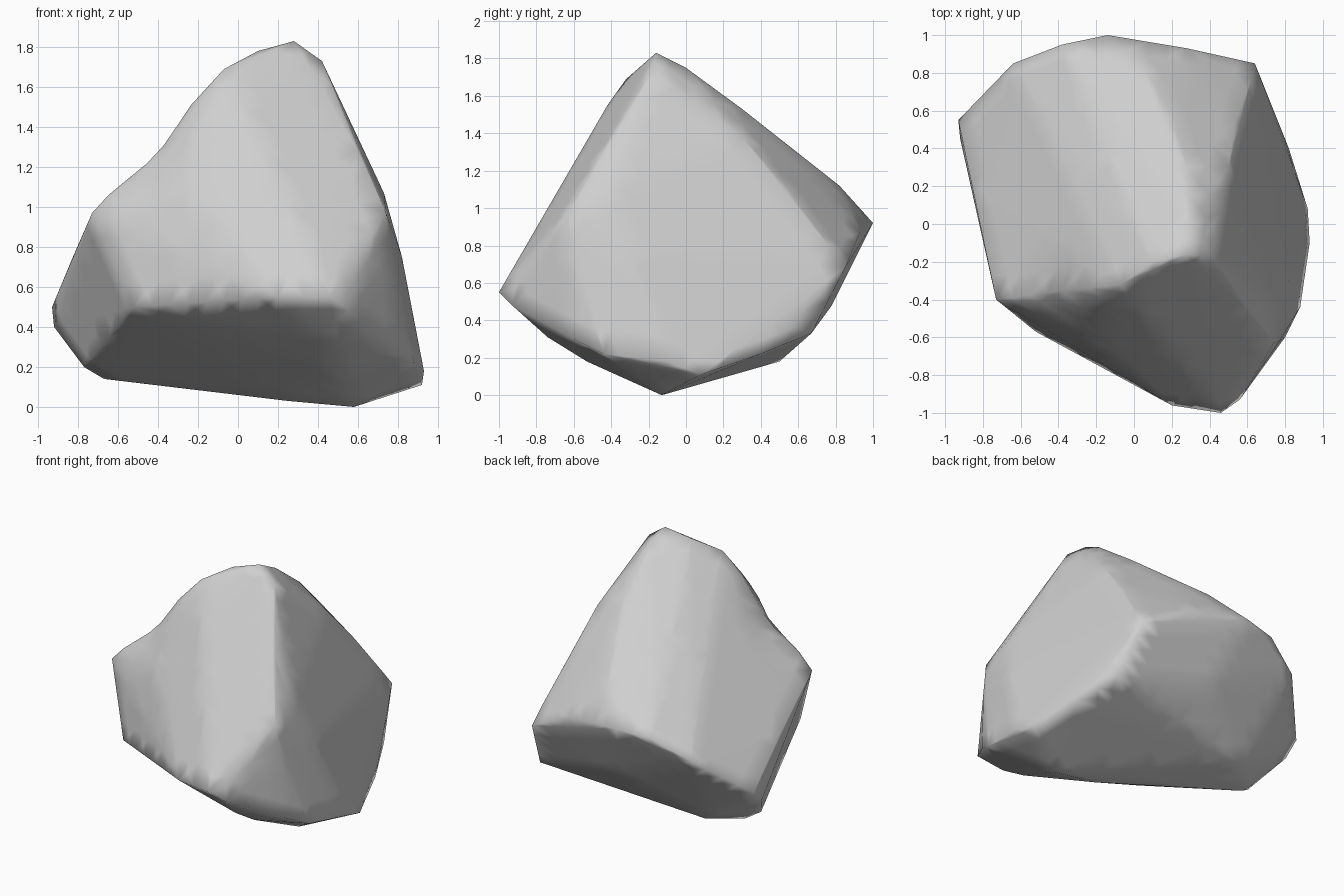
import bpy
import bmesh
from mathutils import Vector

default_cube = bpy.data.objects.get("Cube")
if default_cube:
    bpy.data.objects.remove(default_cube, do_unlink=True)

# Corner points of the boulder, grouped by the ridge they lie on
RIDGES = {
    "peak": [(.28, -.16, 1.83), (.42, -.18, 1.73), (.1, -.2, 1.78),
             (-.07, -.32, 1.69), (.3, 0, 1.75)],
    "back_left_crest": [(.28, .3, 1.53), (.5, .3, 1.38), (.54, .55, 1.1),
                        (.62, .76, .8), (.64, .85, .68)],
    "front_left_crest": [(.6, -.46, 1.28), (.73, -.42, 1.07),
                         (.74, -.63, .97), (.77, -.62, .75), (.82, -.3, .75)],
    "back_edge": [(.2, .6, 1.28), (.05, .82, 1.12), (.28, .93, .87),
                  (-.14, 1, .92), (-.38, .95, .9), (-.64, .85, .76),
                  (-.72, .76, .68)],
    "right_edge": [(0, -.42, 1.55), (-.28, -.46, 1.37), (-.28, -.57, 1.13),
                   (-.73, -.4, .97), (-.83, .1, .74), (-.93, .55, .5),
                   (-.92, .45, .4)],
    "front_edge": [(-.52, -.57, .5), (.2, -.96, .55), (.46, -1, .55),
                   (.56, -.93, .48)],
    "left_foot": [(.8, -.6, .3), (.88, -.44, .22), (.93, -.1, .18),
                  (.92, .08, .11), (.82, .4, .22), (.7, .67, .33)],
    "keel": [(.58, -.13, 0), (.25, -.1, .03), (-.23, .1, .09),
             (-.67, .28, .14), (-.77, .24, .2), (-.5, .5, .18),
             (.1, .6, .28), (.5, -.74, .31), (.5, -.53, .18),
             (0, .78, .48)],
}


def make_material(name, value):
    """Plain single-colour material for viewport and render."""
    material = bpy.data.materials.new(name)
    material.use_nodes = True
    colour = (value, value, value, 1)
    material.diffuse_color = colour
    shader = material.node_tree.nodes["Principled BSDF"]
    shader.inputs["Base Color"].default_value = colour
    shader.inputs["Roughness"].default_value = .9
    return material


def wrap_points(bm, points):
    """Stretch a tight skin over the points and drop anything inside it."""
    for point in points:
        bm.verts.new(point)
    hull = bmesh.ops.convex_hull(bm, input=bm.verts[:])
    unused = {item for key in ("geom_interior", "geom_unused")
              for item in hull[key] if isinstance(item, bmesh.types.BMVert)}
    bmesh.ops.delete(bm, geom=list(unused), context="VERTS")
    bmesh.ops.recalc_face_normals(bm, faces=bm.faces[:])


def split_long_edges(bm, limit, rounds):
    """Break up the big facets so that shading only softens near ridges."""
    for _ in range(rounds):
        long_edges = [edge for edge in bm.edges if edge.calc_length() > limit]
        if not long_edges:
            break
        bmesh.ops.subdivide_edges(bm, edges=long_edges, cuts=1)
        bmesh.ops.triangulate(bm, faces=bm.faces[:])


def press_hollow(bm, centre, radius, depth):
    """Push the surface in around a point, fading out to the radius."""
    centre = Vector(centre)
    bm.normal_update()
    for vert in bm.verts:
        fade = max(0, 1 - (vert.co - centre).length / radius)
        vert.co -= vert.normal * depth * fade


# Boulder, with a worn hollow along its upper right crest
bm = bmesh.new()
wrap_points(bm, [point for ridge in RIDGES.values() for point in ridge])
split_long_edges(bm, limit=.17, rounds=6)
press_hollow(bm, centre=(-.42, -.42, 1.28), radius=.3, depth=.05)
for face in bm.faces:
    face.smooth = True

mesh = bpy.data.meshes.new("boulder")
bm.to_mesh(mesh)
bm.free()
mesh.materials.append(make_material("stone_grey", .62))
boulder = bpy.data.objects.new("boulder", mesh)
bpy.context.collection.objects.link(boulder)
